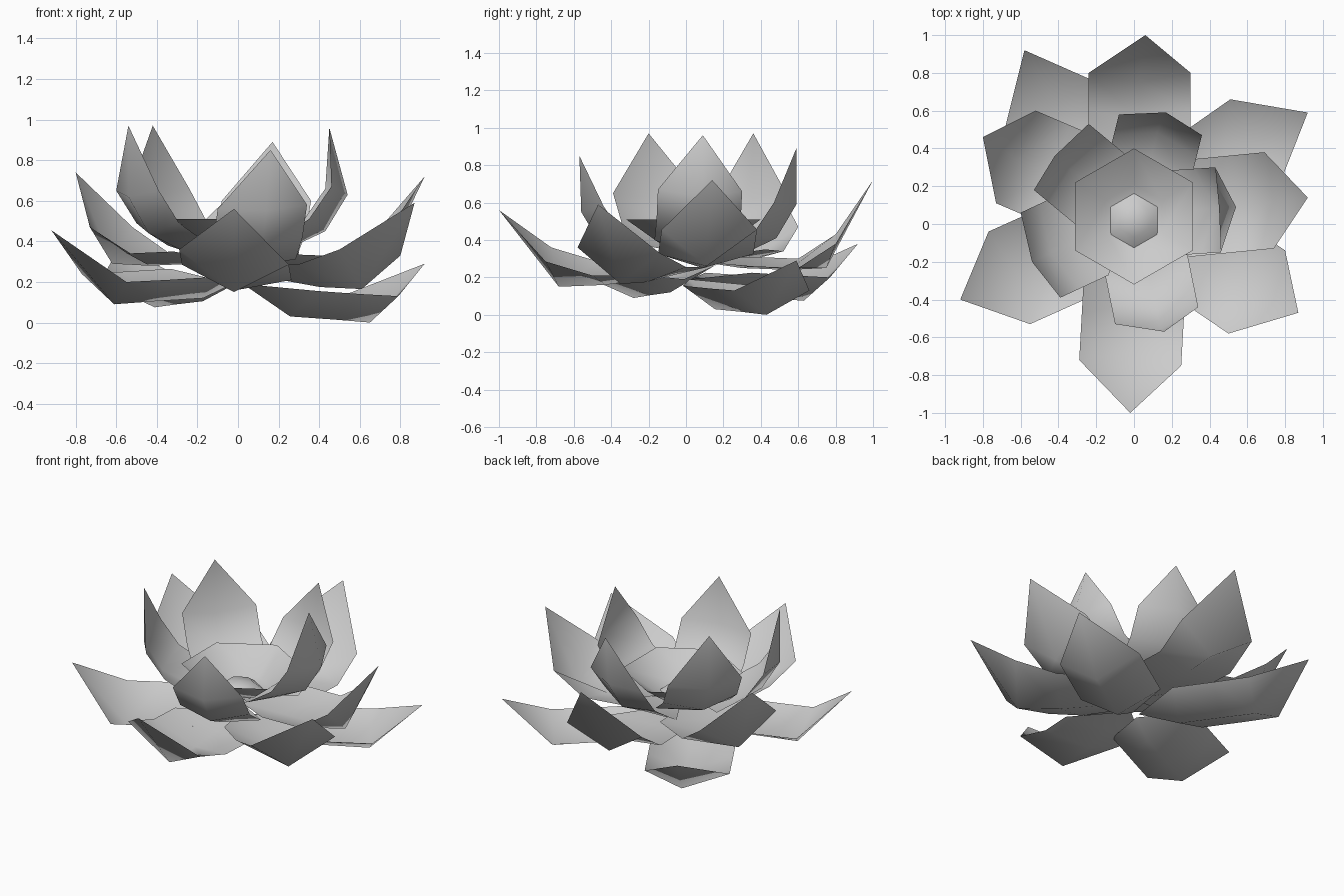
import bpy, math
from mathutils import Vector

cube = bpy.data.objects.get("Cube")
if cube:
    bpy.data.objects.remove(cube, do_unlink=True)

GREY = (0.6, 0.6, 0.6, 1)
mat = bpy.data.materials.new("soft_grey")
mat.use_nodes = True
mat.diffuse_color = GREY
mat.node_tree.nodes["Principled BSDF"].inputs["Base Color"].default_value = GREY


def make_object(name, verts, faces):
    mesh = bpy.data.meshes.new(name)
    mesh.from_pydata(verts, [], faces)
    mesh.materials.append(mat)
    mesh.shade_smooth()
    obj = bpy.data.objects.new(name, mesh)
    bpy.context.collection.objects.link(obj)
    return obj


def petal(name, tip, belly, left, right, tier):
    """Cupped sheet: base point, two inner rows, shoulder row, pointed tip."""
    base_z, inner_rows = tier
    tip, belly, left, right = map(Vector, (tip, belly, left, right))
    # The petal points outward, square to the line between its shoulders
    across = right - left
    out = Vector((-across.y, across.x, 0)).normalized()
    if out.dot(belly) < 0:
        out.negate()
    verts = [out * 0.03 + Vector((0, 0, base_z))]
    for inset, spine_dz, side_dz in inner_rows:
        verts += [left - out * inset + Vector((0, 0, side_dz)),
                  belly - out * inset + Vector((0, 0, spine_dz)),
                  right - out * inset + Vector((0, 0, side_dz))]
    verts += [left, belly, right, tip]
    faces = [(0, 2, 1), (0, 3, 2)]
    for a in (1, 4):
        faces += [(a, a + 1, a + 4, a + 3), (a + 1, a + 2, a + 5, a + 4)]
    faces += [(7, 8, 10), (8, 9, 10)]
    return make_object(name, verts, faces)


# Each tier: base height, then rows of (inward step, spine lift, side lift)
LOW = (0.19, [(0.48, 0.03, 0.025), (0.22, 0.015, 0.01)])
LIFTED = (0.23, [(0.45, 0.04, -0.075), (0.25, 0.01, -0.075)])
MID = (0.29, [(0.45, 0.0, -0.12), (0.2, -0.01, -0.13)])
HIGH = (0.33, [(0.28, -0.26, -0.27), (0.11, -0.18, -0.16)])

# Low spreading petals
petal("low_petal_back_right", (-.58, .92, .38), (-.41, .63, .075),
      (-.24, .77, .2), (-.68, .52, .2), LOW)
petal("low_petal_back_left", (.92, .59, .29), (.65, .43, 0),
      (.79, .26, .13), (.51, .66, .13), LOW)
petal("low_petal_front_right", (-.92, -.4, .455), (-.61, -.28, .09),
      (-.77, -.04, .24), (-.55, -.53, .2), LOW)
petal("low_petal_front_left", (.87, -.47, .59), (.61, -.35, .165),
      (.5, -.58, .36), (.8, -.14, .33), LIFTED)
petal("low_petal_front", (-.02, -1, .56), (-.02, -.68, .15),
      (-.29, -.72, .36), (.25, -.75, .285), LIFTED)

# Middle petals
petal("middle_petal_back", (.06, 1, .72), (.03, .75, .25),
      (.3, .8, .38), (-.24, .8, .43), MID)
petal("middle_petal_left", (.92, .14, .72), (.7, .11, .26),
      (.74, -.13, .455), (.69, .38, .455), MID)
petal("middle_petal_right", (-.8, .46, .74), (-.62, .34, .29),
      (-.52, .6, .47), (-.73, .11, .47), MID)

# Upright inner petals
petal("inner_petal_back", (.17, .59, .89), (.15, .59, .59),
      (.36, .47, .6), (-.08, .58, .6), HIGH)
petal("inner_petal_back_right", (-.42, .36, .97), (-.42, .36, .62),
      (-.24, .53, .66), (-.53, .18, .66), HIGH)
petal("inner_petal_front_right", (-.54, -.2, .97), (-.54, -.2, .62),
      (-.6, .06, .65), (-.39, -.39, .65), HIGH)
petal("inner_petal_front", (.16, -.57, .85), (.14, -.56, .55),
      (-.1, -.53, .56), (.34, -.44, .58), HIGH)
petal("inner_petal_left", (.45, .09, .96), (.54, .09, .63),
      (.46, -.15, .67), (.43, .3, .66), HIGH)


def six_sided(name, centre, apex_z, rings):
    """Six-sided surface from a centre point outward through rings of (radius, z)."""
    cx, cy = centre
    verts = [(cx, cy, apex_z)]
    for r, z in rings:
        for i in range(6):
            a = math.radians(90 + 60 * i)
            verts.append((cx + r * math.cos(a), cy + r * math.sin(a), z))
    faces = []
    for i in range(6):
        j = (i + 1) % 6
        faces.append((0, 1 + i, 1 + j))
        for k in range(len(rings) - 1):
            a, b = 1 + 6 * k, 7 + 6 * k
            faces.append((a + i, b + i, b + j, a + j))
    return make_object(name, verts, faces)


# Centre bowl and the seed dome inside it
six_sided("centre_bowl", (0, 0.04), 0.35, [(0.17, 0.375), (0.36, 0.51)])
six_sided("seed_dome", (0, 0.015), 0.425, [(0.085, 0.415), (0.147, 0.37)])
